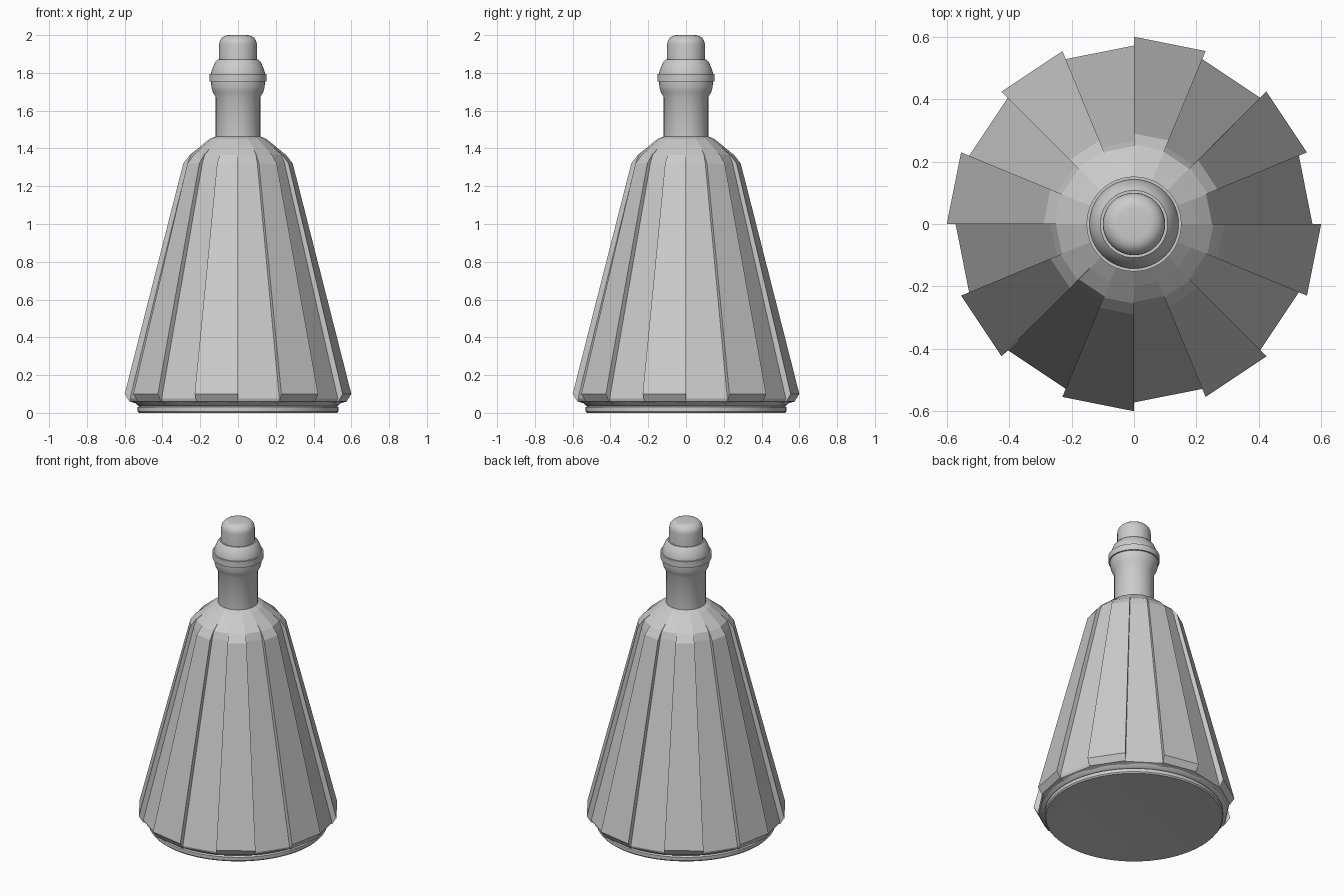
import bpy, bmesh, math

if "Cube" in bpy.data.objects:
    bpy.data.objects.remove(bpy.data.objects["Cube"])


def make_object(name, bm, angle):
    bmesh.ops.remove_doubles(bm, verts=bm.verts, dist=0.0005)
    bmesh.ops.recalc_face_normals(bm, faces=bm.faces)
    mesh = bpy.data.meshes.new(name)
    bm.to_mesh(mesh)
    bm.free()
    ob = bpy.data.objects.new(name, mesh)
    bpy.context.collection.objects.link(ob)
    if angle:
        bpy.ops.object.select_all(action='DESELECT')
        ob.select_set(True)
        bpy.context.view_layer.objects.active = ob
        bpy.ops.object.shade_smooth_by_angle(angle=math.radians(angle))
    return ob


def bridge(bm, rings):
    n = len(rings[0])
    for a, b in zip(rings, rings[1:]):
        for i in range(n):
            j = (i + 1) % n
            bm.faces.new((a[i], a[j], b[j], b[i]))


def lathe(name, profile, n=64):
    bm = bmesh.new()
    rings = [[bm.verts.new((r * math.cos(2 * math.pi * i / n),
                            r * math.sin(2 * math.pi * i / n), z))
              for i in range(n)] for r, z in profile]
    bridge(bm, rings)
    return make_object(name, bm, 30)


# Faceted body: sixteen panels, alternately raised and recessed
RAISED = [(0.54, 0.05), (0.575, 0.06), (0.6, 0.10), (0.29, 1.32),
          (0.255, 1.365), (0.20, 1.41), (0.15, 1.45), (0.115, 1.465)]
RECESSED = [(0.54, 0.05), (0.567, 0.06), (0.572, 0.075), (0.267, 1.32),
            (0.25, 1.365), (0.20, 1.41), (0.15, 1.45), (0.115, 1.465)]
bm = bmesh.new()
rings = []
for level in range(len(RAISED)):
    ring = []
    for k in range(16):
        r, z = (RAISED if k % 2 else RECESSED)[level]
        for edge in (k, k + 1):
            a = edge * math.pi / 8
            ring.append(bm.verts.new((r * math.cos(a), r * math.sin(a), z)))
    rings.append(ring)
bridge(bm, rings)
make_object("bottle_body", bm, 0)

# Round foot with a groove and a shallow hollow underneath
lathe("bottle_foot", [(0, 0.022), (0.25, 0.018), (0.40, 0.008), (0.50, 0),
                      (0.525, 0), (0.532, 0.008), (0.532, 0.03),
                      (0.522, 0.036), (0.535, 0.042), (0.55, 0.06), (0, 0.06)])

# Neck and bulging lip
lathe("bottle_neck", [(0, 1.45), (0.118, 1.45), (0.118, 1.67), (0.134, 1.70),
                      (0.141, 1.725), (0.143, 1.76), (0.143, 1.80),
                      (0.135, 1.825), (0.122, 1.855), (0.108, 1.87), (0, 1.87)])

# Ring around the lip
lathe("lip_ring", [(0.13, 1.755), (0.152, 1.755), (0.152, 1.795),
                   (0.13, 1.795), (0.13, 1.755)])

# Stopper with a rounded top
dome = [(0.05 + 0.05 * math.cos(t * math.pi / 12),
         1.95 + 0.05 * math.sin(t * math.pi / 12)) for t in range(7)]
lathe("stopper", [(0, 1.84), (0.1, 1.84)] + dome + [(0, 2.0)])
